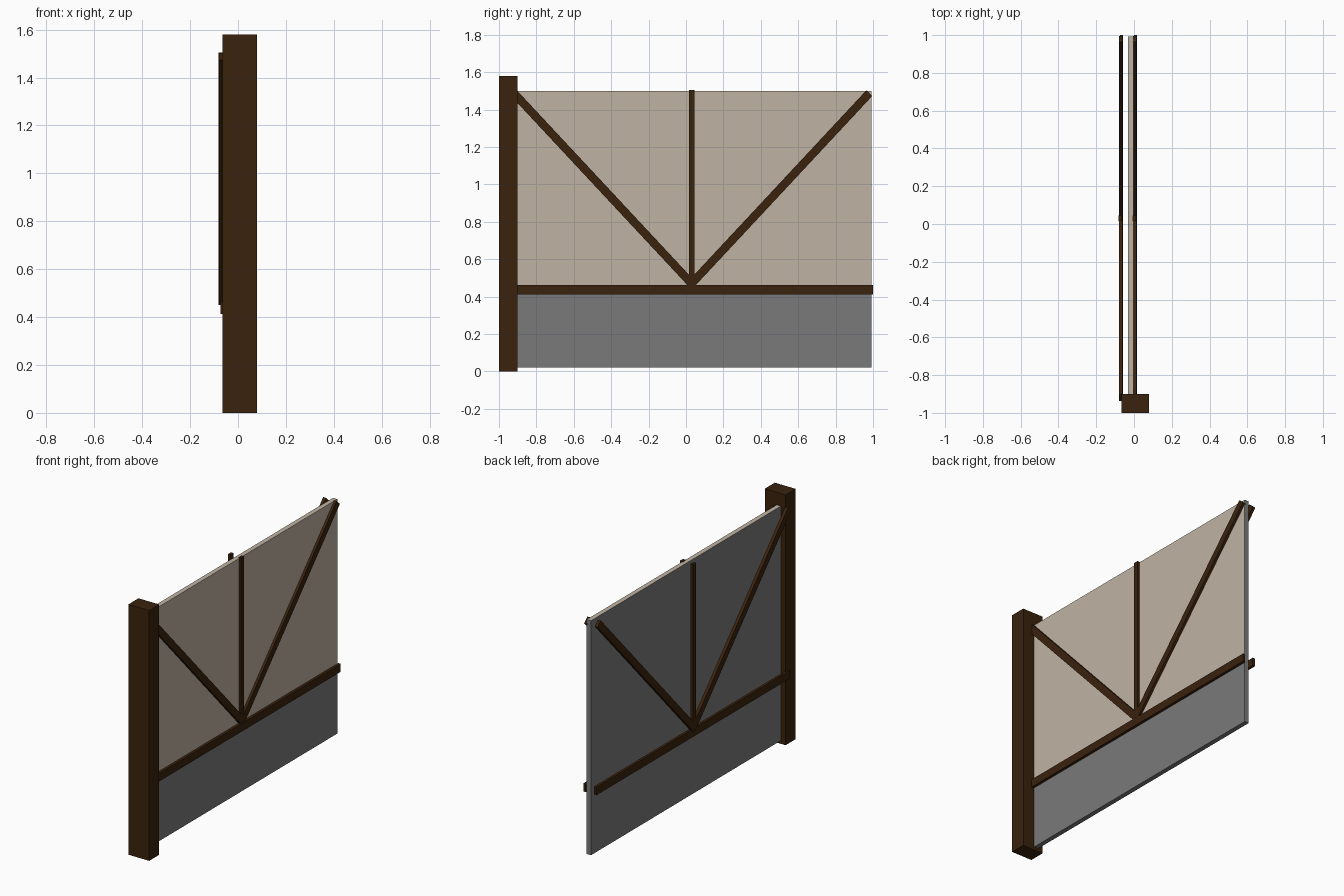
import bpy, math

if "Cube" in bpy.data.objects:
    bpy.data.objects.remove(bpy.data.objects["Cube"])


def material(name, rgb):
    m = bpy.data.materials.new(name)
    m.diffuse_color = (*rgb, 1)
    m.use_nodes = True
    m.node_tree.nodes["Principled BSDF"].inputs["Base Color"].default_value = m.diffuse_color
    return m


wood = material("dark_wood", (0.042, 0.016, 0.004))
beige = material("beige_plaster", (0.53, 0.45, 0.37))
grey = material("grey_stone", (0.195, 0.195, 0.195))


def box(name, lo, hi, mat, angle=0):
    """Box between two corners, optionally turned about x around its centre."""
    bpy.ops.mesh.primitive_cube_add(size=1)
    o = bpy.context.object
    o.name = name
    size = [b - a for a, b in zip(lo, hi)]
    for v in o.data.vertices:
        v.co = [c * s for c, s in zip(v.co, size)]
    o.location = [(a + b) / 2 for a, b in zip(lo, hi)]
    o.rotation_euler.x = angle
    o.data.materials.append(mat)
    return o


MID = 0.03      # y of the point where the braces meet
RAIL_Z = 0.437  # centre height of the rail

# corner post
box("corner_post", (-0.065, -1.0, 0), (0.08, -0.9, 1.58), wood)

# wall panel: stone base, plastered upper half with a grey back and ends
box("wall_base", (-0.032, -0.935, 0.02), (-0.002, 0.993, RAIL_Z), grey)
upper = box("wall_upper", (-0.032, -0.935, RAIL_Z), (-0.002, 0.993, 1.5), beige)
upper.data.materials.append(grey)
for p in upper.data.polygons:
    if p.normal.x < -0.5 or abs(p.normal.y) > 0.5:
        p.material_index = 1


def brace(name, x, side):
    """Diagonal timber from the middle of the rail to an upper corner."""
    y0, z0, y1, z1 = MID, 0.47, MID + side * 0.95, 1.488
    length = math.hypot(y1 - y0, z1 - z0)
    cy, cz = (y0 + y1) / 2, (z0 + z1) / 2
    box(name, (x - 0.006, cy - length / 2, cz - 0.022),
        (x + 0.014, cy + length / 2, cz + 0.022), wood,
        math.atan2(z1 - z0, y1 - y0))


# timber frame on both faces of the wall
for face, x in (("front", 0.0), ("rear", -0.074)):
    box(face + "_rail", (x, -0.93, 0.412), (x + 0.017, 1.0, 0.463), wood)
    box(face + "_stud", (x - 0.007, MID - 0.015, 0.45),
        (x + 0.011, MID + 0.015, 1.505), wood)
    brace(face + "_brace_right", x, 1)
    brace(face + "_brace_left", x, -1)
